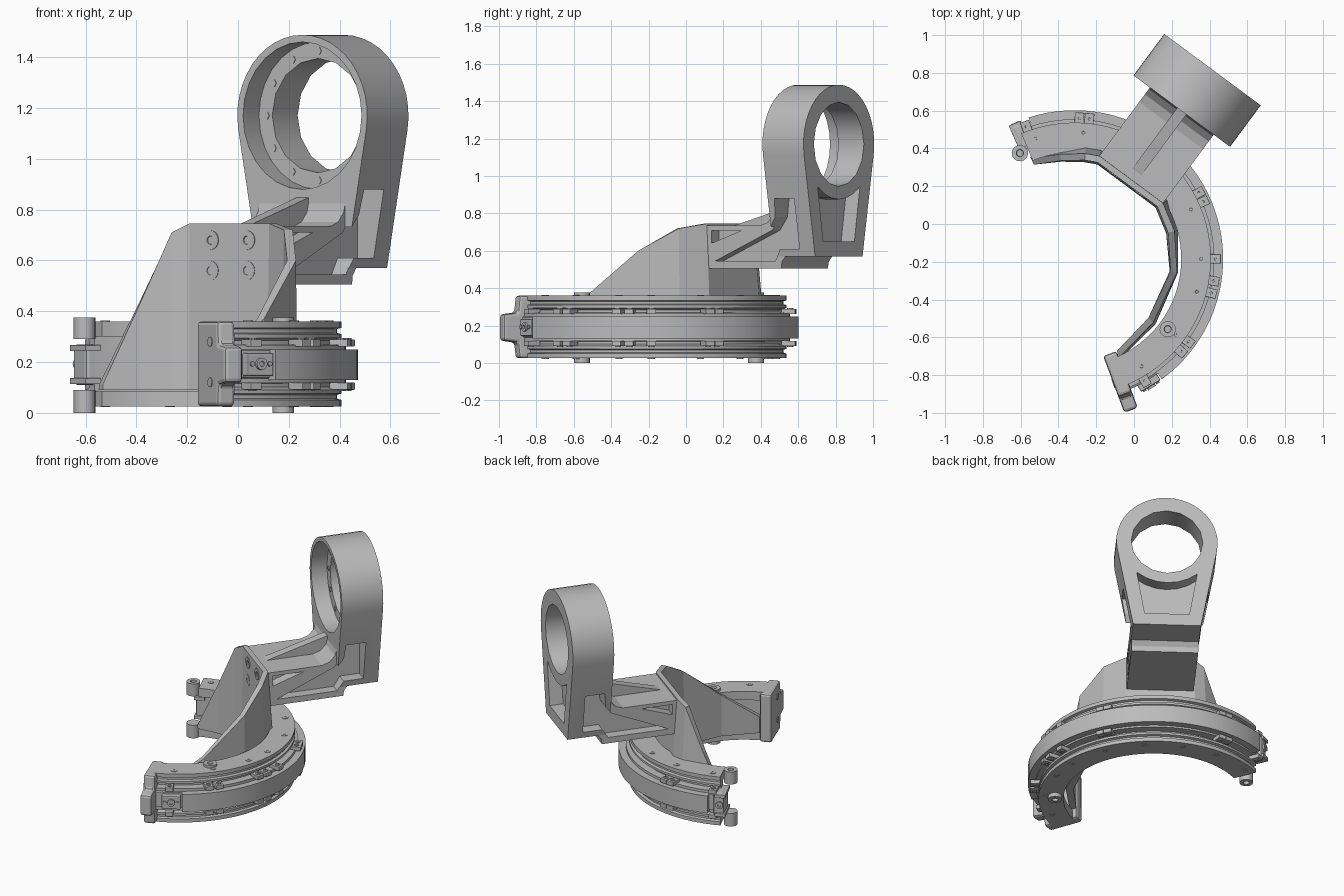
import bpy, bmesh
from math import radians, sin, cos, pi
from mathutils import Matrix

if "Cube" in bpy.data.objects:
    bpy.data.objects.remove(bpy.data.objects["Cube"])

MID = 0.193                                      # mid height of the rail
RING_Z = 1.17


def rail_at(angle):
    """Frame at the rail centre whose x axis points out along the angle."""
    return Matrix.Translation((-0.315, -0.185, 0)) @ Matrix.Rotation(radians(angle), 4, 'Z')


WALL = Matrix.Translation((-0.315, -0.17, 0))
ARM = WALL @ Matrix.Rotation(radians(53.5), 4, 'Z')
END = rail_at(-69.5)
LEFT = rail_at(113.5)

grey = bpy.data.materials.new("plain grey")
grey.use_nodes = True
grey.diffuse_color = (0.5, 0.5, 0.5, 1)
grey.node_tree.nodes["Principled BSDF"].inputs["Base Color"].default_value = (0.5, 0.5, 0.5, 1)


def soften(obj):
    bpy.ops.object.select_all(action='DESELECT')
    obj.select_set(True)
    bpy.context.view_layer.objects.active = obj
    bpy.ops.object.shade_smooth_by_angle(angle=radians(28))


def finish(name, bm, frame, smooth=True):
    """Turn a mesh built in radial/tangential/up axes into a placed object."""
    bmesh.ops.recalc_face_normals(bm, faces=bm.faces[:])
    bm.transform(frame)
    mesh = bpy.data.meshes.new(name)
    bm.to_mesh(mesh)
    bm.free()
    mesh.materials.append(grey)
    obj = bpy.data.objects.new(name, mesh)
    bpy.context.collection.objects.link(obj)
    if smooth:
        soften(obj)
    return obj


def loft(name, loops, frame, smooth=True):
    """Skin a row of matching closed loops and cap both ends."""
    bm = bmesh.new()
    rows = [[bm.verts.new(p) for p in loop] for loop in loops]
    n = len(rows[0])
    for a, b in zip(rows, rows[1:]):
        for i in range(n):
            bm.faces.new((a[i], a[(i + 1) % n], b[(i + 1) % n], b[i]))
    bm.faces.new(rows[0])
    bm.faces.new(rows[-1])
    return finish(name, bm, frame, smooth)


def prism(name, pts, lo, hi, axis, frame=ARM):
    """Extrude a flat outline along the radial (x) or tangential (y) axis."""
    place = {'x': lambda p, d: (d, p[0], p[1]), 'y': lambda p, d: (p[0], d, p[1])}[axis]
    return loft(name, [[place(p, d) for p in pts] for d in (lo, hi)], frame, False)


def sweep(name, profile, a0, a1, steps):
    """Sweep a (radius, height) profile round the rail centre."""
    angles = [radians(a0 + (a1 - a0) * i / steps) for i in range(steps + 1)]
    return loft(name, [[(r * cos(a), r * sin(a), z) for r, z in profile] for a in angles], rail_at(0))


def rounded(obj, width):
    mod = obj.modifiers.new("rounded", 'BEVEL')
    mod.width, mod.segments = width, 2


def box(name, x, y, z, frame, bevel=0.003):
    outline = [(x[0], z[0]), (x[1], z[0]), (x[1], z[1]), (x[0], z[1])]
    rounded(prism(name, outline, y[0], y[1], 'y', frame), bevel)


def bolt(name, pos, rad, height, frame, direction='up', socket=True, sides=16):
    """Cylinder head with a sunken socket, standing on pos."""
    bm = bmesh.new()
    bmesh.ops.create_cone(bm, cap_ends=True, segments=sides, radius1=rad, radius2=rad, depth=height,
                          matrix=Matrix.Translation((0, 0, height / 2)))
    if socket:
        top = max(bm.faces, key=lambda f: f.calc_center_median().z)
        bmesh.ops.inset_region(bm, faces=[top], thickness=rad * 0.55)
        inner = max((f for f in bm.faces if len(f.verts) == sides), key=lambda f: f.calc_center_median().z)
        bmesh.ops.inset_region(bm, faces=[inner], thickness=rad * 0.05, depth=-height * 0.6)
    turn = {'up': Matrix(), 'down': Matrix.Rotation(pi, 4, 'X'),
            'in': Matrix.Rotation(-pi / 2, 4, 'Y'), 'out': Matrix.Rotation(pi / 2, 4, 'Y')}[direction]
    bm.transform(Matrix.Translation(pos) @ turn)
    return finish(name, bm, frame)


def circle(rad, n, a0=0.0, a1=360.0, closed=True):
    steps = n if closed else n - 1
    return [(rad * cos(t), RING_Z + rad * sin(t))
            for t in (radians(a0 + (a1 - a0) * i / steps) for i in range(n))]


def cut(obj, cutters):
    for c in cutters:
        mod = obj.modifiers.new("cut", 'BOOLEAN')
        mod.operation, mod.solver, mod.object = 'DIFFERENCE', 'EXACT', c
        bpy.context.view_layer.objects.active = obj
        bpy.ops.object.modifier_apply(modifier=mod.name)
        bpy.data.objects.remove(c)


def side_cutters():
    pocket = [(0.56, 0.545), (0.96, 0.545), (1.0, 0.61), (1.13, 0.61), (1.13, 0.88),
              (1.0, 0.88), (0.99, 0.78), (0.94, 0.71)]
    notch = [(0.535, 0.64), (0.535, 0.71), (0.74, 0.71)]
    return [prism("cutter", outline, s * 0.14, s * 0.4, 'y') for s in (-1, 1) for outline in (pocket, notch)]


# Upright ring housing with stepped bore and rear window
outline = circle(0.318, 25, -10.4, 190.4, closed=False) + [(-0.213, 0.57), (0.213, 0.57)]
housing = prism("ring_housing", outline, 0.955, 1.228, 'x')
window = circle(0.295, 7, 230, 310, closed=False) + [(0.14, 0.65), (-0.14, 0.65)]
cut(housing, [prism("cutter", circle(0.29, 28), 0.9, 1.06, 'x'),
              prism("cutter", circle(0.225, 16), 1.0, 1.3, 'x'),
              prism("cutter", window, 1.14, 1.3, 'x')] + side_cutters())
soften(housing)

# Bolts on the ring shoulder
for i in range(12):
    t = radians(30 * i)
    bolt("ring_bolt", (1.062, 0.255 * cos(t), RING_Z + 0.255 * sin(t)), 0.017, 0.005, ARM, 'in', False, 6)

# Arm with a fillet into the ring, plus its top rib
arm = prism("arm", [(0.5, 0.505), (1.0, 0.505), (1.005, 0.54), (1.03, 0.573), (1.03, 0.62), (0.96, 0.84),
                    (0.945, 0.79), (0.91, 0.752), (0.86, 0.735), (0.5, 0.735)], -0.21, 0.21, 'y')
cut(arm, side_cutters())
prism("arm_rib", [(0.53, 0.72), (0.965, 0.72), (0.965, 0.85), (0.56, 0.737)], -0.03, 0.03, 'y')

# Faceted support wall: angle, height, then top, inner foot and outer foot radius
loops = []
for a, h, top, foot, back in ((-66, 0.2, 0.55, 0.55, 0.595), (-40, 0.37, 0.51, 0.51, 0.56),
                              (-9, 0.6, 0.515, 0.51, 0.555), (14, 0.72, 0.511, 0.5, 0.565),
                              (31, 0.745, 0.511, 0.5, 0.59), (76, 0.745, 0.511, 0.5, 0.6),
                              (84, 0.71, 0.511, 0.5, 0.6), (98, 0.43, 0.51, 0.505, 0.585),
                              (114, 0.115, 0.53, 0.53, 0.575)):
    c, s = cos(radians(a)), sin(radians(a))
    loops.append([(r * c, r * s, z) for r, z in ((foot, 0.09), (back, 0.09), (top + 0.035, h), (top, h))])
loft("support_wall", loops, WALL, smooth=False)

# Bolts joining wall and arm
for v in (-0.089, 0.089):
    for z in (0.56, 0.68):
        bolt("arm_bolt", (0.477, v, z), 0.038, 0.01, ARM, 'in')

# Curved double rail, mirrored about its mid height
half = [(0.565, 0.36), (0.722, 0.36), (0.722, 0.335), (0.705, 0.33), (0.705, 0.315), (0.722, 0.31),
        (0.722, 0.295), (0.69, 0.285), (0.69, 0.27), (0.74, 0.268), (0.74, 0.25), (0.75, 0.245)]
inner = [(0.565, 0.085), (0.64, 0.085), (0.64, 0.30), (0.565, 0.30)]
sweep("curved_rail", half + [(r, 2 * MID - z) for r, z in reversed(half)] + inner, -68, 113, 48)
sweep("outer_belt", [(0.74, 0.13), (0.787, 0.13), (0.787, 0.25), (0.74, 0.25)], -54, 108, 44)

# Clips and rail bolts above and below
for a in (-60, -41, -36, -14, -9, 0, 24, 28, 84, 88, 110):
    for z in (0.105, 0.275):
        box("belt_clip", (0.70, 0.775), (-0.025, 0.025), (z - 0.014, z + 0.014), rail_at(a))
    bolt("clip_bolt", (0.745, 0, 0.289), 0.016, 0.005, rail_at(a), 'up', True, 8)
    bolt("clip_bolt", (0.745, 0, 0.091), 0.016, 0.005, rail_at(a), 'down', True, 8)
for a in (-58, -37, -15, 0, 23, 45, 66, 86, 108):
    bolt("rail_bolt", (0.67, 0, 0.36), 0.02, 0.003, rail_at(a), 'up', True, 8)
    bolt("rail_bolt", (0.67, 0, 0.026), 0.02, 0.003, rail_at(a), 'down', True, 8)

# Rollers above and below the rail
for r, a, low, high in ((0.63, 117.3, 0.09, 0.29), (0.618, -37, 0.03, 0.355)):
    bolt("roller_top", (r, 0, high), 0.043, 0.376 - high, rail_at(a))
    bolt("roller_bottom", (r, 0, low), 0.043, low, rail_at(a), 'down')

# Thick end plate with a projecting middle and two hole rims
prof = [(0.535, 0.026), (0.765, 0.026), (0.775, 0.11), (0.855, 0.12), (0.855, 0.26),
        (0.775, 0.27), (0.765, 0.36), (0.535, 0.36)]
rounded(prism("end_plate", prof, -0.038, 0.038, 'y', END), 0.015)
for z in (0.12, 0.28):
    rim = [(0.69 + 0.025 * cos(i * pi / 5), z + 0.02 * sin(i * pi / 5)) for i in range(10)]
    prism("plate_hole_rim", rim, -0.041, -0.036, 'y', END)

# Belt tensioners at both ends
box("lower_tensioner", (0.70, 0.785), (-0.06, 0.06), (0.145, 0.235), rail_at(-59), 0.006)
bolt("tensioner_bolt", (0.785, 0, MID), 0.024, 0.012, rail_at(-59), 'out')
for v in (-0.04, 0.04):
    bolt("tensioner_screw", (0.785, v, MID), 0.01, 0.008, rail_at(-59), 'out', False, 8)
box("upper_tensioner", (0.64, 0.775), (-0.04, 0.03), (0.11, 0.27), LEFT, 0.015)
for z in (0.125, 0.255):
    box("tensioner_lug", (0.63, 0.785), (-0.03, 0.038), (z - 0.012, z + 0.012), LEFT)
bolt("tensioner_bolt", (0.775, 0, MID), 0.024, 0.012, LEFT, 'out')
